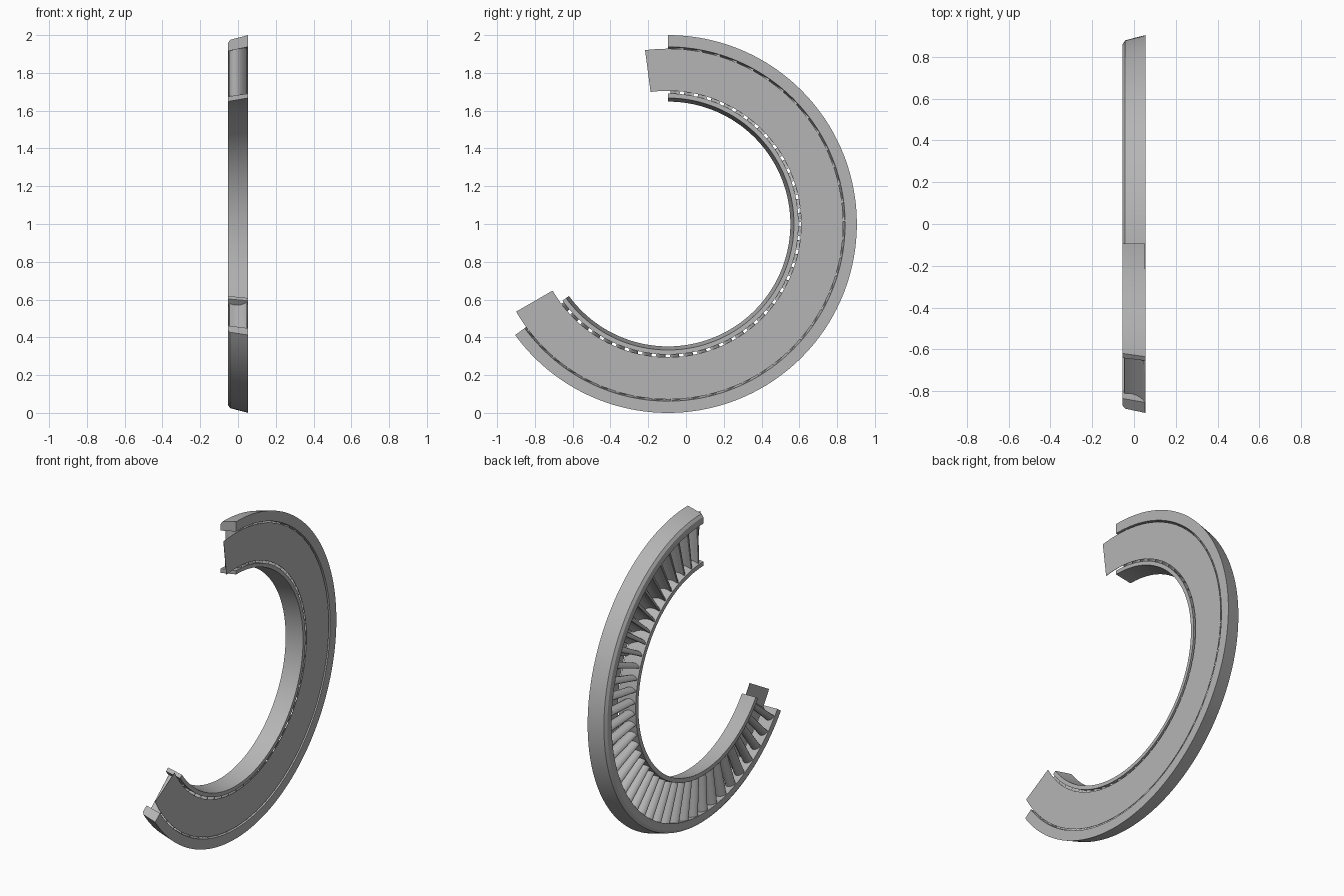
import bpy, bmesh
from math import sin, cos, radians, pi

if "Cube" in bpy.data.objects:
    bpy.data.objects.remove(bpy.data.objects["Cube"], do_unlink=True)

CY, CZ = -0.0955, 1.0      # ring axis, parallel to x
HALF = 0.054               # half the axial width

grey = bpy.data.materials.new("plain grey metal")
grey.use_nodes = True
GREY = (0.46, 0.46, 0.46, 1)
grey.diffuse_color = GREY
grey.node_tree.nodes["Principled BSDF"].inputs["Base Color"].default_value = GREY


def polar(x, r, a):
    return (x, CY + r * cos(a), CZ + r * sin(a))


def finish(bm, name, angle=30):
    bmesh.ops.recalc_face_normals(bm, faces=bm.faces)
    mesh = bpy.data.meshes.new(name)
    bm.to_mesh(mesh)
    bm.free()
    mesh.materials.append(grey)
    obj = bpy.data.objects.new(name, mesh)
    bpy.context.collection.objects.link(obj)
    bpy.ops.object.select_all(action='DESELECT')
    obj.select_set(True)
    bpy.context.view_layer.objects.active = obj
    bpy.ops.object.shade_smooth_by_angle(angle=radians(angle))
    return obj


def arc_sweep(name, profile, start, end, steps=120):
    """Sweep a closed (x, radius) profile around the axis and cap both ends."""
    bm = bmesh.new()
    loops = []
    for i in range(steps + 1):
        a = radians(start + (end - start) * i / steps)
        loops.append([bm.verts.new(polar(x, r, a)) for x, r in profile])
    n = len(profile)
    for p, q in zip(loops, loops[1:]):
        for k in range(n):
            bm.faces.new((p[k], p[(k + 1) % n], q[(k + 1) % n], q[k]))
    bm.faces.new(loops[0])
    bm.faces.new(loops[-1])
    return finish(bm, name)


# Tapered outer shroud with a chamfered edge, and the inner hub band
arc_sweep("outer_ring", [(-HALF, 0.915), (HALF, 0.938), (HALF, 1.0),
                         (-0.042, 0.975), (-HALF, 0.957)], -144, 90)
arc_sweep("inner_ring", [(-HALF, 0.648), (HALF, 0.667),
                         (HALF, 0.691), (-HALF, 0.675)], -144, 90)

# Thin cover plate, turned a little past the rings
arc_sweep("cover_plate", [(0.049, 0.705), (0.051, 0.705),
                          (0.051, 0.928), (0.049, 0.928)], -150, 97.5)

# Cambered vane outline: rounded nose at -x, thin tail at +x
STEPS = 10


def vane_outline():
    upper, lower = [], []
    for i in range(STEPS + 1):
        u = (1 - cos(pi * i / STEPS)) / 2
        camber = 0.05 * u * (1 - u) * 1.6 - 0.03 * u * u
        thick = 0.030 * (u ** 0.5) * (1 - u) + 0.002
        x = -0.048 + 0.095 * u
        upper.append((x, camber + thick))
        lower.append((x, camber - thick))
    return upper + lower[::-1]


# Guide vanes, each lofted from hub to shroud
bm = bmesh.new()
outline = vane_outline()
for i in range(39):
    mid = radians(-141 + 6 * i)
    root, tip = [], []
    for x, t in outline:
        a = mid + t / 0.85
        root.append(bm.verts.new(polar(x, 0.679 + 0.148 * x, a)))
        tip.append(bm.verts.new(polar(x, 0.931 + 0.213 * x, a)))
    n = len(outline)
    for k in range(n):
        j = (k + 1) % n
        bm.faces.new((root[k], root[j], tip[j], tip[k]))
    bm.faces.new(root)
    bm.faces.new(tip)
finish(bm, "guide_vanes", 40)
